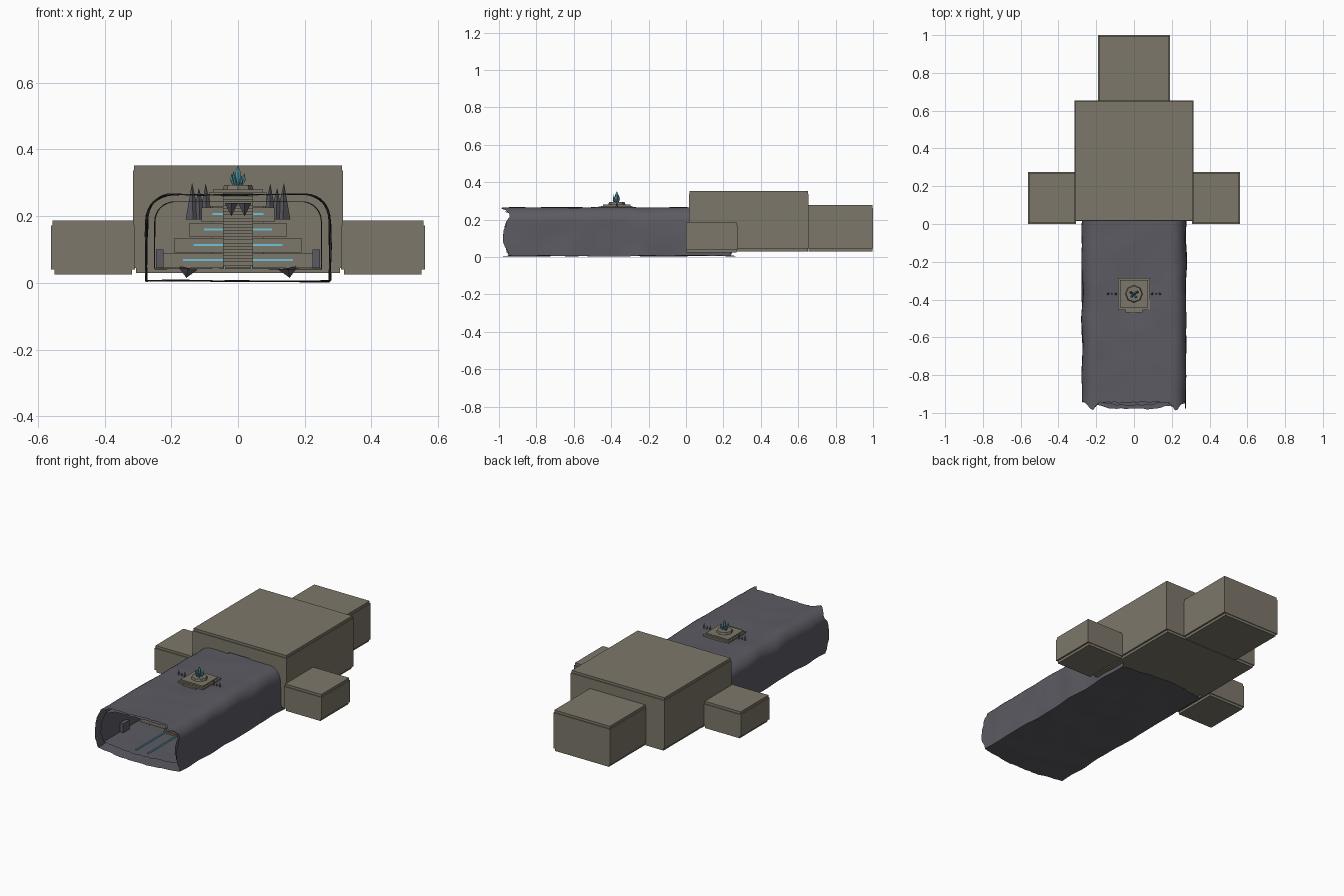
import bpy, bmesh, math, random
from mathutils import Vector, noise

random.seed(4)
if "Cube" in bpy.data.objects:
    bpy.data.objects.remove(bpy.data.objects["Cube"])


def material(name, color):
    m = bpy.data.materials.new(name)
    m.use_nodes = True
    m.diffuse_color = (*color, 1)
    m.node_tree.nodes["Principled BSDF"].inputs["Base Color"].default_value = (*color, 1)
    return m


STONE = material("tan stone", (0.205, 0.185, 0.143))
ROCK = material("grey rock", (0.107, 0.104, 0.125))
GLOW = material("cyan glow", (0.15, 0.56, 0.72))
CRYSTAL = material("teal crystal", (0.08, 0.33, 0.4))


def finish(name, bm, mat):
    mesh = bpy.data.meshes.new(name)
    bmesh.ops.recalc_face_normals(bm, faces=bm.faces)
    bm.to_mesh(mesh)
    bm.free()
    mesh.materials.append(mat)
    ob = bpy.data.objects.new(name, mesh)
    bpy.context.collection.objects.link(ob)
    return ob


def add_box(bm, x0, x1, y0, y1, z0, z1):
    vs = bmesh.ops.create_cube(bm, size=1)["verts"]
    for v in vs:
        v.co = Vector(((x0 + x1) / 2 + v.co.x * (x1 - x0),
                       (y0 + y1) / 2 + v.co.y * (y1 - y0),
                       (z0 + z1) / 2 + v.co.z * (z1 - z0)))


def box(name, mat, *bounds):
    bm = bmesh.new()
    add_box(bm, *bounds)
    return finish(name, bm, mat)


def cone(name, mat, base, tip, r, sides=4, r2=0.0):
    base, tip = Vector(base), Vector(tip)
    axis = tip - base
    bm = bmesh.new()
    bmesh.ops.create_cone(bm, cap_ends=True, segments=sides, radius1=r, radius2=r2, depth=axis.length)
    ob = finish(name, bm, mat)
    ob.location = (base + tip) / 2
    ob.rotation_euler = axis.to_track_quat('Z', 'Y').to_euler()
    return ob


# Rooms: floor, roof and four walls, some with a doorway under a lintel
def room(name, x0, x1, y0, y1, z0, z1, doors):
    slab, wall, inset = 0.015, 0.025, 0.004
    box(name + "_floor", STONE, x0 + 0.01, x1 - 0.01, y0 + inset, y1 - inset, z0, z0 + slab)
    box(name + "_roof", STONE, x0 + inset, x1 - inset, y0 + inset, y1 - inset, z1 - slab, z1)
    a, b = z0 + slab, z1 - slab
    for side in ("front", "back", "left", "right"):
        along_x = side in ("front", "back")
        lo, hi = (x0, x1) if along_x else (y0 + wall, y1 - wall)
        if along_x:
            q = (y0, y0 + wall) if side == "front" else (y1 - wall, y1)
        else:
            q = (x1 - wall, x1) if side == "left" else (x0, x0 + wall)
        spans = [(lo, hi, a, b)]
        if side in doors:
            c, half, top = doors[side]
            spans = [(lo, c - half, a, b), (c + half, hi, a, b), (c - half, c + half, top, b)]
        bm = bmesh.new()
        for s, e, zl, zh in spans:
            add_box(bm, *((s, e, *q) if along_x else (*q, s, e)), zl, zh)
        finish(f"{name}_{side}_wall", bm, STONE)


room("main_hall", -0.315, 0.315, 0.015, 0.655, 0.03, 0.352,
     {"front": (0, 0.075, 0.27), "back": (0, 0.075, 0.2),
      "left": (0.135, 0.035, 0.15), "right": (0.135, 0.035, 0.15)})
room("left_room", 0.308, 0.56, 0.0, 0.275, 0.025, 0.187, {"right": (0.135, 0.035, 0.15)})
room("right_room", -0.56, -0.308, 0.0, 0.275, 0.025, 0.187, {"left": (0.135, 0.035, 0.15)})
room("back_room", -0.19, 0.19, 0.65, 1.0, 0.03, 0.277, {"front": (0, 0.075, 0.2)})


# Cave tunnel: arched profile swept along y, with gentle bumps and ragged ends
def arch(w, zb, zt, r):
    def line(p, q, n):
        return [Vector(p).lerp(Vector(q), i / n) for i in range(n)]

    def arc(cx, start):
        return [Vector((cx + r * math.cos(start + t * math.pi / 16),
                        zt - r + r * math.sin(start + t * math.pi / 16))) for t in range(8)]
    return (line((-w, zb), (w, zb), 24) + line((w, zb), (w, zt - r), 8) + arc(w - r, 0)
            + line((w - r, zt), (r - w, zt), 20) + arc(r - w, math.pi / 2)
            + line((-w, zt - r), (-w, zb), 8))


def tunnel(name, w, zb, zt, r, y0, y1, bump):
    prof, rings = arch(w, zb, zt, r), 44
    bm = bmesh.new()
    grid = []
    for i in range(rings + 1):
        row = []
        for p in prof:
            y = y0 + (y1 - y0) * i / rings
            n = noise.noise_vector(Vector((p.x * 7, y * 7, p.y * 7))) * bump
            if i in (0, rings):
                h = (p.y - zb) / (zt - zb)
                if h < 0.05:
                    out = 0.035 * (1 - (p.x / w) ** 2)
                elif h > 0.85:
                    out = 0.045 * max(0, 1 - abs(abs(p.x) - 0.8 * w) / 0.035)
                else:
                    out = 0.035 * math.sin(math.pi * h / 0.8)
                out += random.uniform(-0.005, 0.005)
                y += -out if i == 0 else out
            row.append(bm.verts.new((p.x + n.x, y, max(0.0, p.y + n.z * 0.7))))
        grid.append(row)
    m = len(prof)
    for a, b in zip(grid, grid[1:]):
        for j in range(m):
            k = (j + 1) % m
            bm.faces.new((a[j], a[k], b[k], b[j]))
    ob = finish(name, bm, ROCK)
    bpy.ops.object.select_all(action='DESELECT')
    ob.select_set(True)
    bpy.context.view_layer.objects.active = ob
    bpy.ops.object.shade_smooth_by_angle(angle=math.radians(40))


tunnel("cave_shell", 0.275, 0.006, 0.264, 0.075, -0.945, 0.235, 0.008)
tunnel("cave_lining", 0.25, 0.042, 0.243, 0.06, -0.925, 0.22, 0.003)

# Stepped altar standing in the cave, with glowing bands on each tier
CY = -0.37
for i, half in enumerate((0.235, 0.19, 0.145, 0.11, 0.085)):
    z = 0.045 + i * 0.046
    box(f"altar_tier_{i + 1}", STONE, -half, half, CY - half, CY + half, z, z + 0.043)
    if i < 4:
        g = half * 0.7
        for s in (-1, 1):
            yf = CY + s * half
            box(f"tier_glow_{i + 1}", GLOW, -g, g, yf - 0.003, yf + 0.003, z + 0.02, z + 0.026)

# Stairs up the front of the altar
bm = bmesh.new()
STEPS = 24
for i in range(STEPS):
    add_box(bm, -0.045, 0.045, -0.65 + 0.19 * i / STEPS, -0.44, 0.045,
            0.045 + 0.225 * (i + 1) / STEPS)
finish("altar_stairs", bm, STONE)

# Altar top that breaks through the cave roof
box("altar_top", STONE, -0.075, 0.075, CY - 0.073, CY + 0.073, 0.262, 0.28)
cone("altar_disc", STONE, (0, CY, 0.28), (0, CY, 0.293), 0.046, 8, 0.042)
for dx, dy, h, r in ((0, 0, 0.352, 0.009), (0.014, 0.008, 0.33, 0.007), (-0.014, 0.006, 0.328, 0.007),
                     (0.008, -0.014, 0.322, 0.006), (-0.01, -0.012, 0.335, 0.006)):
    mid = (dx * 1.2, CY + dy * 1.2, h - 0.02)
    cone("crystal_shaft", CRYSTAL, (dx * 0.6, CY + dy * 0.6, 0.29), mid, r * 0.7, 6, r)
    cone("crystal_tip", CRYSTAL, mid, (dx * 1.4, CY + dy * 1.4, h), r, 6)

# Rock spikes beside the altar, floor lights and wall blocks, mirrored
for s in (-1, 1):
    for x, h in ((0.095, 0.298), (0.115, 0.285), (0.135, 0.3)):
        cone("rock_spike", ROCK, (s * x, CY, 0.19), (s * x * 1.02, CY, h), 0.022)
    cone("hanging_spike", ROCK, (s * 0.02, -0.55, 0.24), (s * 0.02, -0.55, 0.2), 0.02)
    cone("under_spike", ROCK, (s * 0.15, -0.6, 0.045), (s * 0.155, -0.6, 0.015), 0.03)
    box("floor_light", GLOW, s * 0.04 - 0.003, s * 0.04 + 0.003, -0.92, -0.65, 0.042, 0.05)
    for y in (-0.75, 0.0):
        box("wall_block", ROCK, s * 0.235 - 0.011, s * 0.235 + 0.011, y - 0.03, y + 0.03, 0.045, 0.1)
